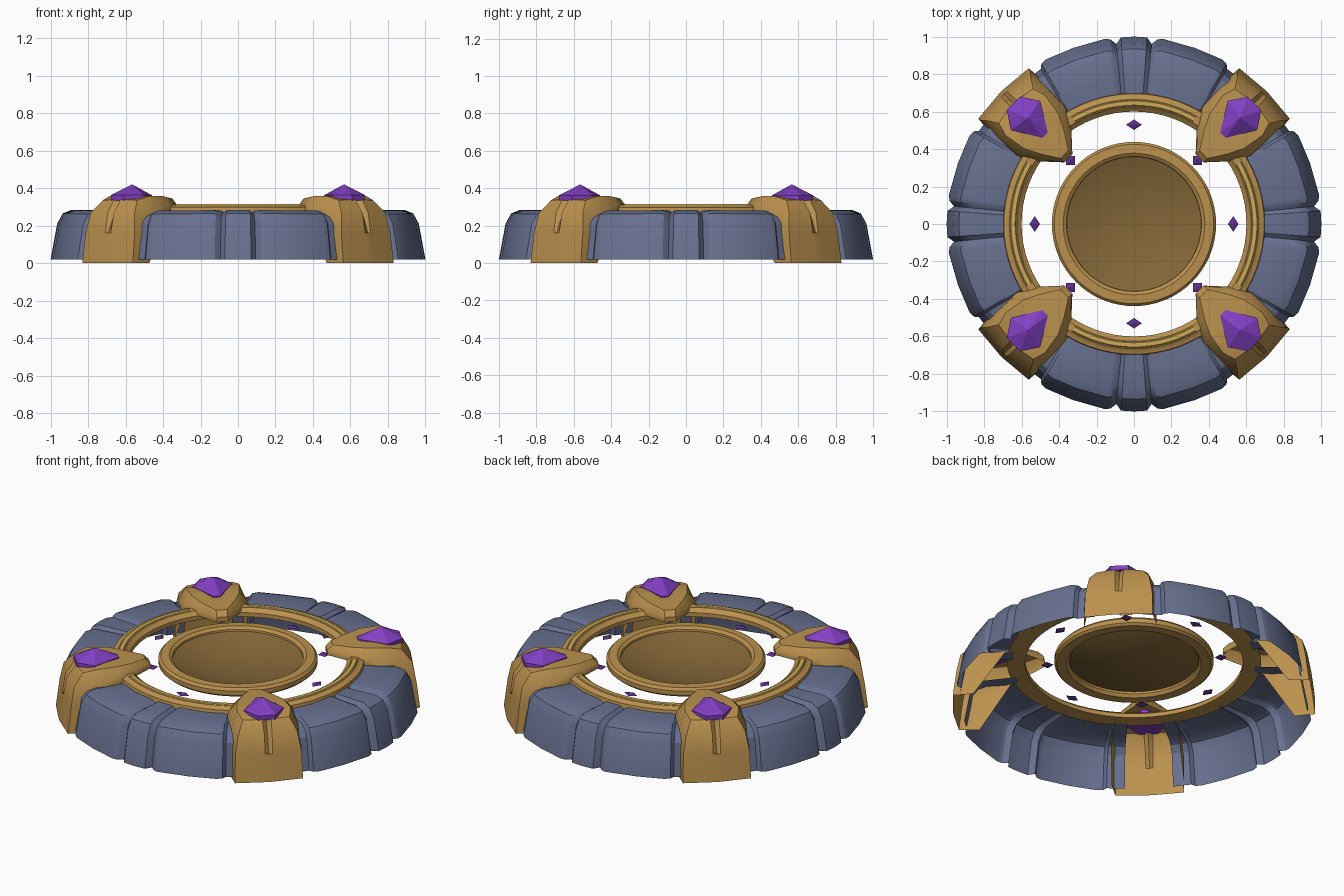
import bpy, bmesh, math
from mathutils import Matrix, Vector

cube = bpy.data.objects.get("Cube")
if cube:
    bpy.data.objects.remove(cube, do_unlink=True)


def material(name, rgb):
    m = bpy.data.materials.new(name)
    m.use_nodes = True
    m.diffuse_color = (*rgb, 1)
    bsdf = m.node_tree.nodes["Principled BSDF"]
    bsdf.inputs["Base Color"].default_value = (*rgb, 1)
    bsdf.inputs["Roughness"].default_value = 0.8
    return m


STONE = material("blue grey stone", (0.135, 0.162, 0.275))
BRONZE = material("bronze", (0.50, 0.285, 0.076))
DARK = material("dark bronze", (0.23, 0.135, 0.04))
GOLD = material("pale gold", (0.62, 0.41, 0.10))
PURPLE = material("purple crystal", (0.225, 0.05, 0.55))
DEEP = material("deep purple", (0.11, 0.03, 0.27))


def build(name, bm, mat, turn=0, smooth=30):
    """Turn the mesh about z, link it and shade it."""
    bmesh.ops.recalc_face_normals(bm, faces=bm.faces)
    bm.transform(Matrix.Rotation(math.radians(turn), 4, 'Z'))
    me = bpy.data.meshes.new(name)
    bm.to_mesh(me)
    bm.free()
    me.materials.append(mat)
    ob = bpy.data.objects.new(name, me)
    bpy.context.collection.objects.link(ob)
    bpy.ops.object.select_all(action='DESELECT')
    ob.select_set(True)
    bpy.context.view_layer.objects.active = ob
    if smooth:
        bpy.ops.object.shade_smooth_by_angle(angle=math.radians(smooth))
    return ob


def loft(rows, close_rows=False, close_cols=False):
    """Skin a grid of points with quads."""
    bm = bmesh.new()
    grid = [[bm.verts.new(p) for p in row] for row in rows]
    n, m = len(grid), len(grid[0])
    for i in range(n if close_rows else n - 1):
        for j in range(m if close_cols else m - 1):
            a, b = grid[i], grid[(i + 1) % n]
            k = (j + 1) % m
            bm.faces.new((a[j], a[k], b[k], b[j]))
    return bm, grid


def polar(r, degrees, z):
    a = math.radians(degrees)
    return Vector((r * math.cos(a), r * math.sin(a), z))


def sweep(profile, start=0, end=360, steps=72, closed=True):
    full = end - start == 360
    count = steps if full else steps + 1
    rows = [[polar(r, start + (end - start) * i / steps, z) for r, z in profile]
            for i in range(count)]
    return loft(rows, close_rows=full, close_cols=closed)[0]


# Stone blocks: open shells with a keystone between two grooves
STONE_PROFILE = [(1.0, 0.02), (0.965, 0.21), (0.935, 0.265), (0.89, 0.283), (0.76, 0.283), (0.69, 0.283)]
HALF = [(0, 0), (4, 0.002), (5.6, 0.035), (7.2, 0.008), (8.8, 0.0),
        (19, 0.006), (28, 0.004), (30, 0.012), (31, 0.035), (37, 0.04)]
COLUMNS = [(-a, d) for a, d in reversed(HALF[1:])] + HALF


def stone_column(angle, dip):
    pts = []
    for i, (r, z) in enumerate(STONE_PROFILE):
        fade = 1 if i < 4 else 0.5
        drop = dip * 0.5 if i > 1 else 0
        pts.append(polar(r - dip * fade, angle, z - drop))
    return pts


for side, turn in (("left", 0), ("back", 90), ("right", 180), ("front", 270)):
    bm, _ = loft([stone_column(a, d) for a, d in COLUMNS])
    build(side + "_stone_blocks", bm, STONE, turn, 28)

# Bronze trim ring with pale gold inlays
build("trim_ring", sweep([(0.60, 0.265), (0.60, 0.29), (0.617, 0.303), (0.625, 0.311), (0.665, 0.311),
                          (0.675, 0.303), (0.695, 0.298), (0.70, 0.27)]), BRONZE)
for i in range(4):
    build(f"gold_inlay_{i + 1}",
          sweep([(0.629, 0.309), (0.634, 0.316), (0.656, 0.316), (0.661, 0.309)],
                i * 90 - 30, i * 90 + 30, 18), GOLD)

# Floating central dish
build("dish_rim", sweep([(0.425, 0.258), (0.438, 0.27), (0.438, 0.296), (0.425, 0.311), (0.378, 0.313),
                         (0.36, 0.30), (0.356, 0.275), (0.37, 0.258)]), BRONZE)
steps = 8
bowl = [(0.36 * i / steps, 0.225 + 0.065 * (i / steps) ** 2) for i in range(1, steps + 1)]
bm = sweep(bowl, closed=False)
bmesh.ops.holes_fill(bm, edges=[e for e in bm.edges if e.is_boundary
                                and e.verts[0].co.xy.length < 0.1])
build("dish_bowl", bm, DARK, 0, 60)

# Pillars: half outlines from inner tip round to the grooved outer face
LAYERS = [
    [(0.495, 0.03, 0.285), (0.60, 0.125, 0.285), (0.70, 0.18, 0.26), (0.87, 0.20, 0),
     (0.985, 0.19, 0), (1.0, 0.02, 0), (1.0, 0, 0)],
    [(0.495, 0.03, 0.295), (0.60, 0.127, 0.295), (0.70, 0.183, 0.28), (0.865, 0.20, 0.16),
     (0.965, 0.185, 0.16), (0.98, 0.02, 0.16), (0.98, 0, 0.16)],
    [(0.495, 0.03, 0.315), (0.61, 0.122, 0.318), (0.71, 0.178, 0.31), (0.85, 0.185, 0.27),
     (0.945, 0.165, 0.27), (0.96, 0.022, 0.27), (0.93, 0, 0.27)],
    [(0.525, 0.03, 0.345), (0.62, 0.09, 0.35), (0.70, 0.13, 0.357), (0.82, 0.15, 0.357),
     (0.89, 0.13, 0.335), (0.91, 0.025, 0.34), (0.885, 0, 0.335)],
]


def mirrored(half):
    return half + [(u, -v, z) for u, v, z in reversed(half[:-1])]


# Crystal base outline and crown
CRYSTAL = [(0.67, 0.02), (0.82, 0.11), (0.91, 0.05)]

for name, turn in (("back_left", 45), ("back_right", 135), ("front_right", 225), ("front_left", 315)):
    bm, grid = loft([mirrored(layer) for layer in LAYERS], close_cols=True)
    top = bm.verts.new((0.78, 0, 0.362))
    rim = grid[-1]
    for a, b in zip(rim, rim[1:] + rim[:1]):
        bm.faces.new((a, b, top))
    build(name + "_pillar", bm, BRONZE, turn, 32)

    outline = CRYSTAL + [(u, -v) for u, v in reversed(CRYSTAL)]
    base = [(u, v, 0.335) for u, v in outline]
    girdle = [(u, v, 0.362) for u, v in outline]
    bm, grid = loft([base, girdle], close_cols=True)
    bm.faces.new(grid[0])
    apex = bm.verts.new((0.80, 0, 0.42))
    rim = grid[-1]
    for a, b in zip(rim, rim[1:] + rim[:1]):
        bm.faces.new((a, b, apex))
    build(name + "_crystal", bm, PURPLE, turn, 0)

# Small floating shards around the dish
for i in range(8):
    r, wide, deep = (0.53, 0.042, 0.028) if i % 2 == 0 else (0.48, 0.035, 0.035)
    bm = bmesh.new()
    ring = [bm.verts.new(p) for p in ((r - deep, 0, 0.277), (r, -wide, 0.277),
                                      (r + deep, 0, 0.277), (r, wide, 0.277))]
    for z in (0.268, 0.286):
        tip = bm.verts.new((r, 0, z))
        for a, b in zip(ring, ring[1:] + ring[:1]):
            bm.faces.new((a, b, tip))
    build(f"floating_shard_{i + 1}", bm, DEEP, i * 45, 0)
